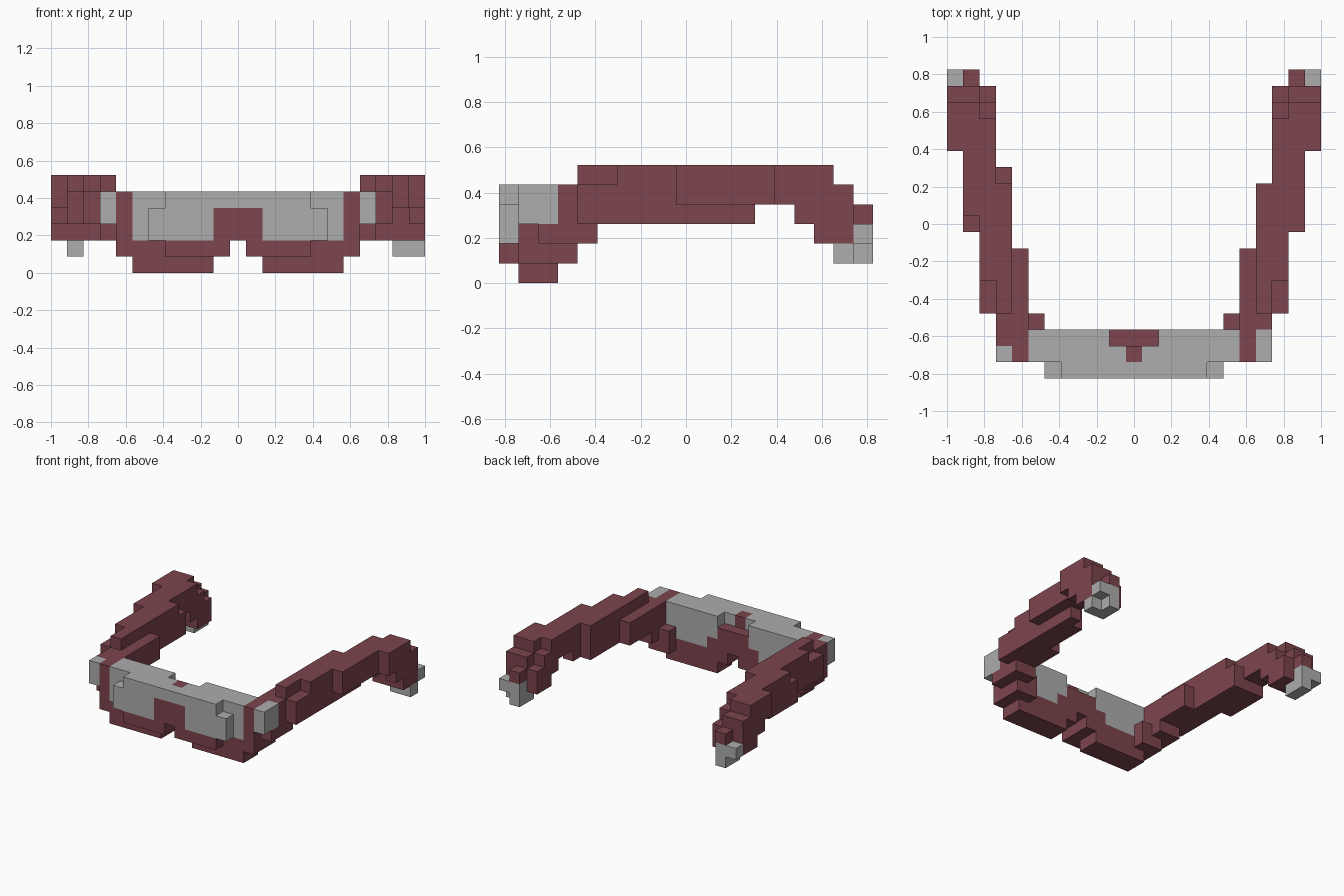
import bpy
import bmesh
from mathutils import Vector

cube = bpy.data.objects.get("Cube")
if cube:
    bpy.data.objects.remove(cube, do_unlink=True)

S = 2 / 23                                   # block size
ORIGIN = Vector((-1, -9.5 * S, 0))


def material(name, rgb):
    m = bpy.data.materials.new(name)
    m.use_nodes = True
    m.diffuse_color = (*rgb, 1)
    m.node_tree.nodes["Principled BSDF"].inputs["Base Color"].default_value = (*rgb, 1)
    return m


RED = material("dark red", (0.205, 0.058, 0.074))
GRAY = material("light gray", (0.418, 0.418, 0.418))
parts = {}                                   # part name -> (material, set of blocks)
owner = {}                                   # block -> part name


def fill(part, mat, x, y, z):
    """Fill inclusive block ranges; a later part replaces an earlier one."""
    cells = parts.setdefault(part, (mat, set()))[1]
    for i in range(x[0], x[1] + 1):
        for j in range(y[0], y[1] + 1):
            for k in range(z[0], z[1] + 1):
                c = (i, j, k)
                if c in owner:
                    parts[owner[c]][1].discard(c)
                owner[c] = part
                cells.add(c)


def clear(x, y, z):
    for i in range(x[0], x[1] + 1):
        for j in range(y[0], y[1] + 1):
            for k in range(z[0], z[1] + 1):
                p = owner.pop((i, j, k), None)
                if p:
                    parts[p][1].discard((i, j, k))


# Lenses
fill("lenses", GRAY, (5, 17), (1, 2), (2, 4))
fill("lenses", GRAY, (7, 15), (0, 0), (2, 4))
for i in (6, 16):
    fill("lenses", GRAY, (i, i), (0, 0), (2, 3))

# Lower rim and nose bridge
fill("lower_rim", RED, (5, 17), (1, 2), (1, 1))
fill("lower_rim", RED, (7, 15), (0, 0), (1, 1))
for a, b in ((5, 9), (13, 17)):
    fill("lower_rim", RED, (a, b), (1, 2), (0, 0))
clear((11, 11), (0, 2), (1, 1))
fill("nose_bridge", RED, (10, 12), (0, 2), (2, 3))
fill("nose_bridge", RED, (11, 11), (1, 1), (4, 4))
for i in (9, 13):
    fill("nose_bridge", RED, (i, i), (2, 2), (2, 2))
clear((10, 12), (2, 2), (4, 4))

# Temple arm: columns counted inward from the outer side (column, y range, z range)
ARM = [
    (5, (3, 3), (1, 2)),
    (4, (1, 3), (1, 4)), (4, (4, 4), (2, 4)), (4, (5, 7), (3, 4)),
    (3, (2, 4), (2, 2)), (3, (3, 3), (3, 4)), (3, (4, 11), (3, 5)),
    (2, (4, 5), (3, 4)), (2, (6, 12), (3, 5)), (2, (13, 14), (4, 5)),
    (2, (15, 15), (3, 5)), (2, (16, 16), (2, 4)), (2, (17, 17), (2, 3)),
    (1, (9, 15), (4, 5)), (1, (16, 16), (2, 5)), (1, (17, 17), (2, 4)),
    (1, (18, 18), (3, 3)),
    (0, (14, 14), (4, 5)), (0, (15, 15), (3, 5)), (0, (16, 16), (2, 5)),
    (0, (17, 17), (2, 4)),
]
for side in ("left", "right"):
    def col(o):
        i = 22 - o if side == "left" else o
        return (i, i)
    arm, hinge, tip = side + "_arm", side + "_hinge", side + "_arm_tip"
    for o, y, z in ARM:
        fill(arm, RED, col(o), y, z)
    fill(hinge, GRAY, col(3), (1, 2), (3, 4))
    for o in (0, 1):
        fill(tip, GRAY, col(o), (18, 18), (2, 2))
    fill(tip, GRAY, col(1), (17, 18), (1, 1))
    if side == "left":
        fill(tip, GRAY, col(0), (17, 17), (1, 1))
    else:
        # small differences of the right arm
        fill(arm, RED, col(3), (2, 2), (3, 4))
        fill(arm, RED, col(3), (12, 12), (3, 4))
        fill(arm, RED, col(1), (9, 12), (3, 3))
        clear(col(1), (9, 9), (5, 5))

# Build the outer skin of every part
DIRS = [Vector(d) for d in ((1, 0, 0), (-1, 0, 0), (0, 1, 0),
                            (0, -1, 0), (0, 0, 1), (0, 0, -1))]
for name, (mat, cells) in parts.items():
    bm = bmesh.new()
    for c in sorted(cells):
        centre = Vector(c) + Vector((0.5, 0.5, 0.5))
        for d in DIRS:
            if tuple(int(v) for v in Vector(c) + d) in owner:
                continue
            u = Vector((d.y, d.z, d.x))
            w = d.cross(u)
            corners = [centre + (d + u * a + w * b) / 2
                       for a, b in ((-1, -1), (1, -1), (1, 1), (-1, 1))]
            bm.faces.new([bm.verts.new(ORIGIN + p * S) for p in corners])
    bmesh.ops.remove_doubles(bm, verts=bm.verts, dist=S * 0.01)
    bmesh.ops.dissolve_limit(bm, angle_limit=0.01, verts=bm.verts, edges=bm.edges)
    mesh = bpy.data.meshes.new(name)
    bm.to_mesh(mesh)
    bm.free()
    mesh.materials.append(mat)
    obj = bpy.data.objects.new(name, mesh)
    bpy.context.collection.objects.link(obj)
